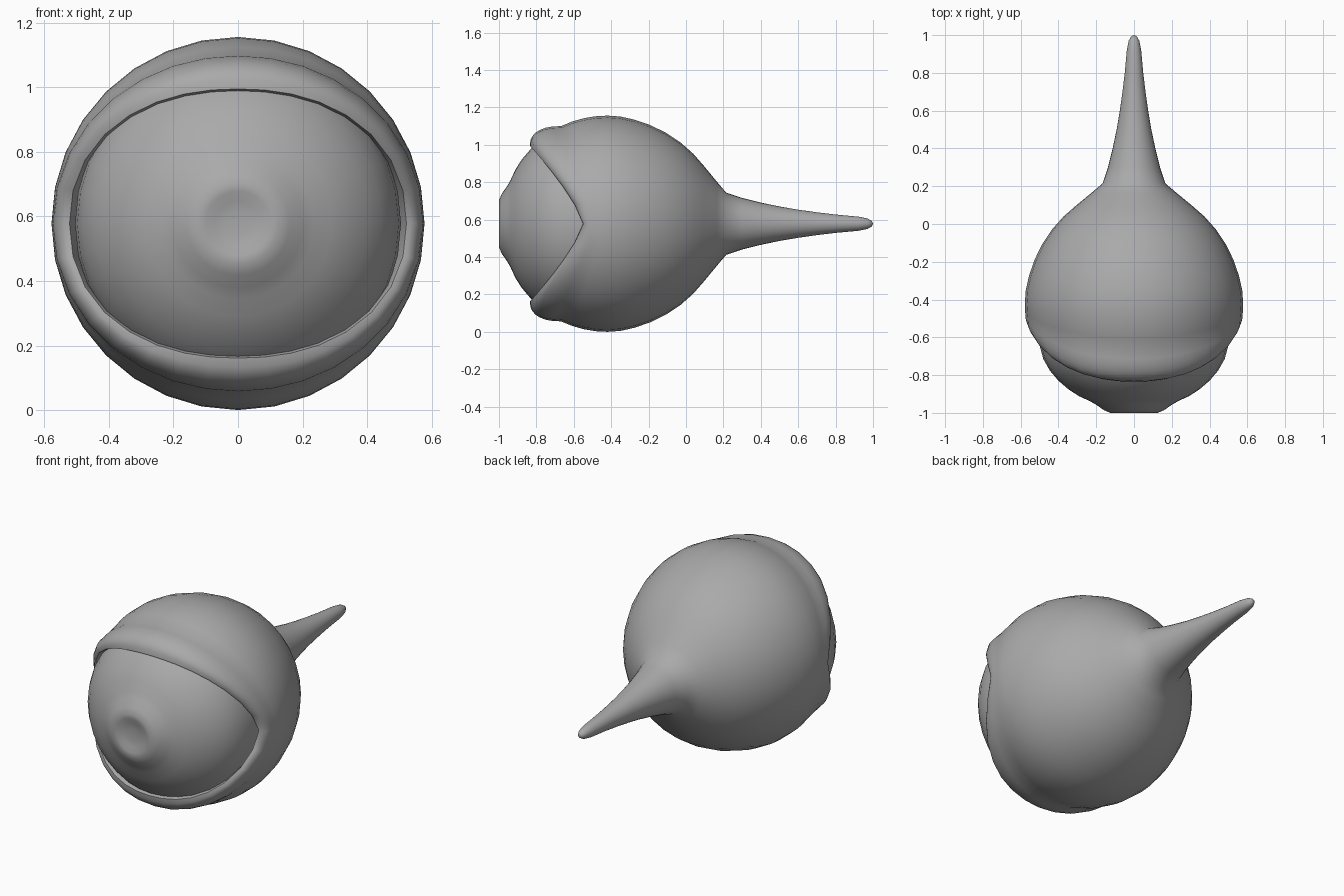
import bpy
import bmesh
from math import sin, cos, pi, sqrt, radians

cube = bpy.data.objects.get("Cube")
if cube:
    bpy.data.objects.remove(cube, do_unlink=True)

SIDES = 32
R = 0.578            # body radius, also the height of the long axis
CY = -0.42           # body centre along y
ANGLES = [2 * pi * i / SIDES for i in range(SIDES)]

grey = bpy.data.materials.new("plain grey")
grey.use_nodes = True
grey.diffuse_color = (0.4, 0.4, 0.4, 1)
bsdf = next(n for n in grey.node_tree.nodes if n.type == "BSDF_PRINCIPLED")
bsdf.inputs["Base Color"].default_value = grey.diffuse_color
bsdf.inputs["Roughness"].default_value = 0.6


def skin(name, rows, cap):
    """Join rings of (radius, y) per angle into a smooth surface, starting at a capped end."""
    bm = bmesh.new()
    rings = [[bm.verts.new((r * cos(a), y, R + r * sin(a)))
              for a, (r, y) in zip(ANGLES, row)] for row in rows]
    tip = bm.verts.new((0, cap, R))
    for i in range(SIDES):
        j = (i + 1) % SIDES
        bm.faces.new((tip, rings[0][i], rings[0][j]))
        for a, b in zip(rings, rings[1:]):
            bm.faces.new((a[i], b[i], b[j], a[j]))
    bmesh.ops.recalc_face_normals(bm, faces=bm.faces)
    # The cap must look away from the body centre
    bm.faces.ensure_lookup_table()
    if bm.faces[0].normal.y * (cap - CY) < 0:
        bmesh.ops.reverse_faces(bm, faces=bm.faces)
    mesh = bpy.data.meshes.new(name)
    bm.to_mesh(mesh)
    bm.free()
    mesh.materials.append(grey)
    obj = bpy.data.objects.new(name, mesh)
    bpy.context.collection.objects.link(obj)
    bpy.ops.object.select_all(action="DESELECT")
    obj.select_set(True)
    bpy.context.view_layer.objects.active = obj
    bpy.ops.object.shade_smooth_by_angle(angle=radians(75))
    return obj


def lathe(profile):
    return [[point] * SIDES for point in profile]


def crease(a):
    """Where the eyelid rises from the round body."""
    r = 0.575 - 0.053 * sin(a) ** 2
    return r, CY - sqrt(R * R - r * r)


def rim(a):
    """Edge of the almond opening, swept back at both corners."""
    n = 2.2
    r = (abs(cos(a) / 0.522) ** n + abs(sin(a) / 0.417) ** n) ** (-1 / n)
    return r, -0.55 - 0.285 * abs(r * sin(a) / 0.417) ** 1.3


# Tail and back of the body
rows = lathe([(0.016, 0.992), (0.028, 0.97), (0.038, 0.92), (0.049, 0.8),
              (0.061, 0.7), (0.075, 0.6), (0.092, 0.5), (0.113, 0.4),
              (0.138, 0.3), (0.166, 0.215), (0.225, 0.165), (0.31, 0.095),
              (0.375, 0.038), (0.435, -0.03), (0.485, -0.105),
              (0.527, -0.19), (0.556, -0.275), (0.573, -0.35)])

# Front of the body, up to the eyelid crease
for k in range(5):
    row = []
    for a in ANGLES:
        y = CY + (crease(a)[1] - CY) * k / 4
        row.append((sqrt(R * R - (y - CY) ** 2), y))
    rows.append(row)

# Rounded eyelid, from crease over to rim
STEPS = 7
for k in range(1, STEPS + 1):
    t = pi / 2 * k / STEPS
    row = []
    for a in ANGLES:
        (rc, yc), (ro, yo) = crease(a), rim(a)
        row.append((ro + (rc - ro) * cos(t) ** 0.85,
                    yc + (yo - yc) * sin(t) ** 0.85))
    rows.append(row)

# Inner wall of the eyelid, ending behind the eyeball surface
for inset, depth in ((0.006, 0.02), (0.03, 0.14)):
    rows.append([(rim(a)[0] - inset, rim(a)[1] + depth) for a in ANGLES])
skin("body_with_eyelids_and_tail", rows, 1.0)

# Eyeball with raised iris and shallow pupil dent
skin("eyeball", lathe([(0.035, -0.984), (0.07, -0.988), (0.1, -0.998),
                       (0.125, -1.0), (0.16, -0.985), (0.2, -0.957),
                       (0.235, -0.937), (0.29, -0.912), (0.345, -0.877),
                       (0.4, -0.83), (0.445, -0.777), (0.48, -0.715),
                       (0.498, -0.65), (0.505, -0.58), (0.5, -0.48),
                       (0.47, -0.36)]), -0.983)
